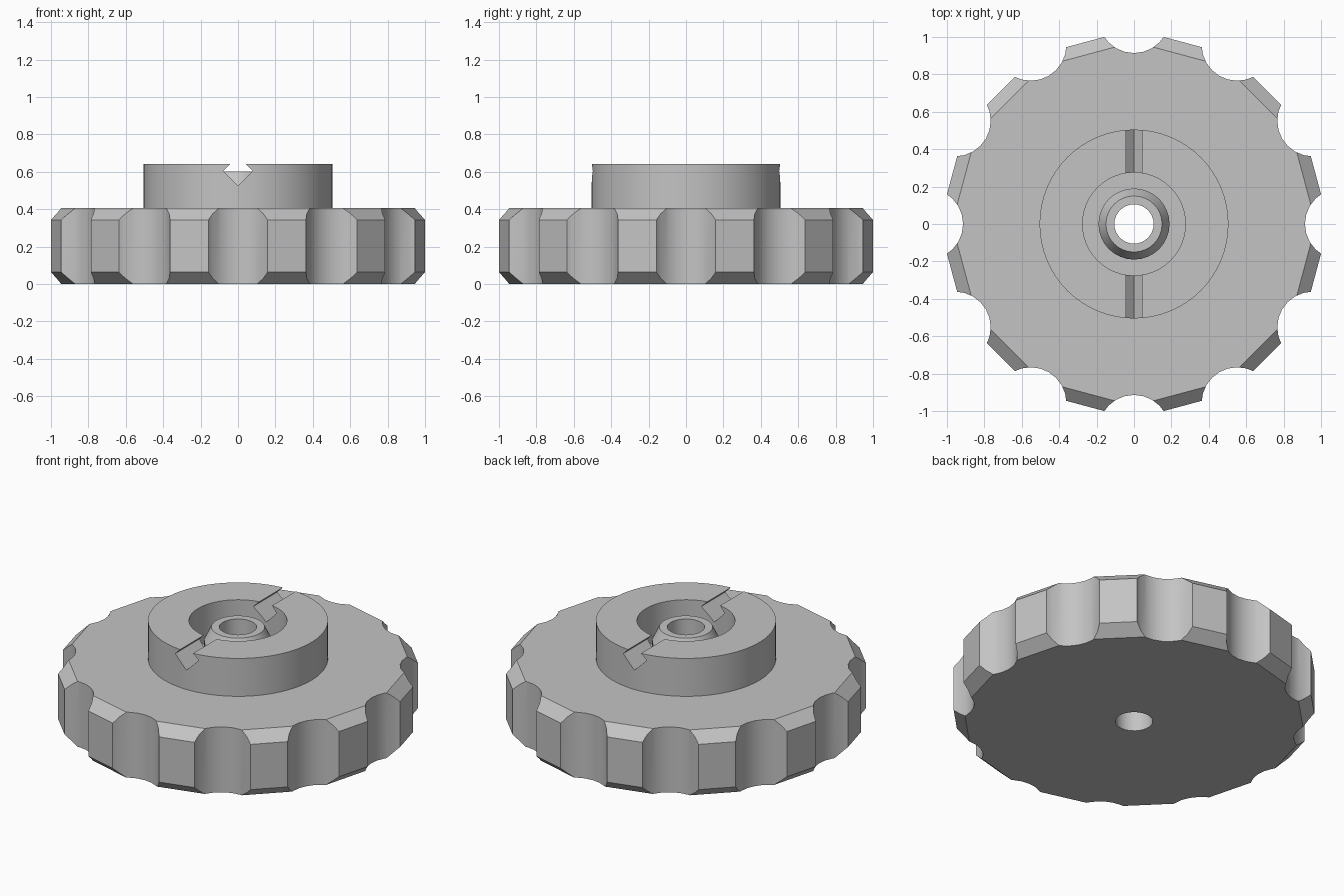
import bpy, bmesh, math
from mathutils import Matrix, Vector

cube = bpy.data.objects.get("Cube")
if cube:
    bpy.data.objects.remove(cube, do_unlink=True)

GREY = (0.55, 0.55, 0.55, 1)
mat = bpy.data.materials.new("plain grey")
mat.use_nodes = True
mat.diffuse_color = GREY
mat.node_tree.nodes["Principled BSDF"].inputs["Base Color"].default_value = GREY


def make_object(name, bm):
    bmesh.ops.recalc_face_normals(bm, faces=bm.faces)
    mesh = bpy.data.meshes.new(name)
    bm.to_mesh(mesh)
    bm.free()
    mesh.materials.append(mat)
    obj = bpy.data.objects.new(name, mesh)
    bpy.context.collection.objects.link(obj)
    return obj


def lathe(name, profile, sides, closed):
    """Turn a (radius, z) profile about z; closed makes a ring, open is capped."""
    bm = bmesh.new()
    rings = []
    for r, z in profile:
        rings.append([bm.verts.new((r * math.cos(a), r * math.sin(a), z))
                      for a in (math.tau * i / sides for i in range(sides))])
    pairs = list(zip(rings, rings[1:]))
    if closed:
        pairs.append((rings[-1], rings[0]))
    else:
        bm.faces.new(rings[0])
        bm.faces.new(rings[-1])
    for low, high in pairs:
        for i in range(sides):
            j = (i + 1) % sides
            bm.faces.new((low[i], low[j], high[j], high[i]))
    return make_object(name, bm)


def cut(obj, cutter):
    cutter.hide_render = True
    mod = obj.modifiers.new("cut", "BOOLEAN")
    mod.operation = "DIFFERENCE"
    mod.solver = "EXACT"
    mod.object = cutter
    bpy.context.view_layer.objects.active = obj
    bpy.ops.object.modifier_apply(modifier=mod.name)
    bpy.data.objects.remove(cutter, do_unlink=True)


def smooth(obj, angle):
    bpy.ops.object.select_all(action="DESELECT")
    obj.select_set(True)
    bpy.context.view_layer.objects.active = obj
    bpy.ops.object.shade_smooth_by_angle(angle=math.radians(angle))


DECK, HUB_TOP, POST_TOP = 0.405, 0.64, 0.60
HUB_R, POCKET_R, POST_R, HOLE_R = 0.505, 0.275, 0.19, 0.105

# Twelve-sided grip wheel with chamfered rims
k = 1 / math.cos(math.pi / 12)
wheel = lathe("grip_wheel", [(0.94 * k, 0), (1.007 * k, 0.063),
                             (1.007 * k, 0.343), (0.94 * k, DECK)], 12, False)

# Finger scallops at the corners, and the shaft hole
bm = bmesh.new()
for i in range(12):
    place = (Matrix.Rotation(math.tau * i / 12, 4, "Z")
             @ Matrix.Translation((1.105, 0, DECK / 2)))
    bmesh.ops.create_cone(bm, cap_ends=True, segments=24, radius1=0.191,
                          radius2=0.191, depth=1, matrix=place)
bmesh.ops.create_cone(bm, cap_ends=True, segments=32, radius1=HOLE_R,
                      radius2=HOLE_R, depth=1)
cut(wheel, make_object("scallop_cutter", bm))
smooth(wheel, 20)

# Raised collar with a diamond slot across the top
collar = lathe("collar", [(POCKET_R, DECK), (HUB_R, DECK),
                          (HUB_R, HUB_TOP), (POCKET_R, HUB_TOP)], 64, True)
bm = bmesh.new()
bmesh.ops.create_cone(bm, cap_ends=True, segments=4, radius1=0.08, radius2=0.08,
                      depth=1.4, matrix=Matrix.Translation((0, 0, 0.604))
                      @ Matrix.Rotation(math.pi / 2, 4, "X"))
cut(collar, make_object("slot_cutter", bm))
smooth(collar, 20)

# Hollow centre post with a tapered tip
post = lathe("centre_post", [(HOLE_R, DECK), (POST_R, DECK), (POST_R, 0.52),
                             (0.15, POST_TOP), (HOLE_R, POST_TOP)], 32, True)
smooth(post, 20)
